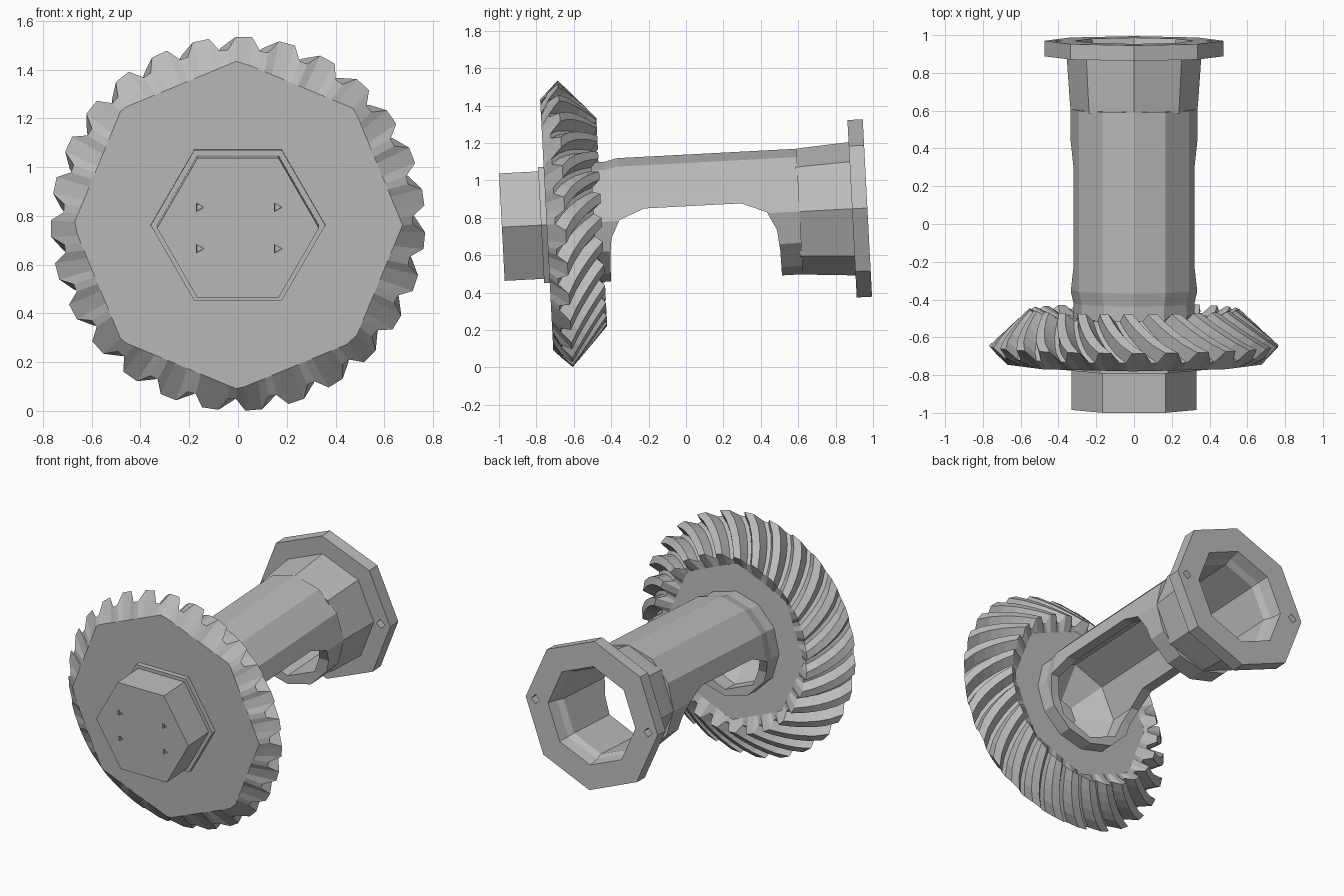
import bpy
import bmesh
from math import sin, cos, pi, radians
from mathutils import Matrix

if "Cube" in bpy.data.objects:
    bpy.data.objects.remove(bpy.data.objects["Cube"], do_unlink=True)

steel = bpy.data.materials.new("steel_grey")
steel.use_nodes = True
COLOUR = (0.5, 0.5, 0.5, 1)
steel.diffuse_color = COLOUR
steel.node_tree.nodes["Principled BSDF"].inputs["Base Color"].default_value = COLOUR

# The shaft axis runs along y and leans up slightly toward the back
PIVOT = -0.645
TILT = (Matrix.Translation((0, PIVOT, 0.768)) @ Matrix.Rotation(radians(3), 4, 'X')
        @ Matrix.Translation((0, -PIVOT, 0)))


def finish(bm, name):
    bmesh.ops.recalc_face_normals(bm, faces=bm.faces)
    bm.transform(TILT)
    mesh = bpy.data.meshes.new(name)
    bm.to_mesh(mesh)
    bm.free()
    mesh.materials.append(steel)
    ob = bpy.data.objects.new(name, mesh)
    bpy.context.scene.collection.objects.link(ob)
    return ob


def skin(name, rings):
    """Join equal rings of points into a closed solid."""
    bm = bmesh.new()
    rows = [[bm.verts.new(p) for p in ring] for ring in rings]
    n = len(rows[0])
    for a, b in zip(rows, rows[1:]):
        for i in range(n):
            j = (i + 1) % n
            bm.faces.new((a[i], a[j], b[j], b[i]))
    bm.faces.new(rows[0])
    bm.faces.new(rows[-1])
    return finish(bm, name)


def ring(n, s, r, x=0, h=0):
    return [(x + r * cos(2 * pi * i / n), s, h + r * sin(2 * pi * i / n)) for i in range(n)]


def turned(name, n, profile, **offset):
    """Many-sided turned solid from (position, radius) pairs."""
    return skin(name, [ring(n, s, r, **offset) for s, r in profile])


def cut(ob, cutter):
    cutter.hide_render = True
    mod = ob.modifiers.new("cut", 'BOOLEAN')
    mod.operation = 'DIFFERENCE'
    mod.solver = 'EXACT'
    mod.object = cutter
    bpy.context.view_layer.objects.active = ob
    bpy.ops.object.modifier_apply(modifier=mod.name)


# Spiral bevel gear: twisted teeth between an octagonal front and a dished back
TEETH, STEPS, TWIST = 27, 5, 0.32
TOOTH = ((0.0, 0), (0.2, 0), (0.42, 1), (0.8, 1))


def tooth_row(t):
    pts = []
    for k in range(TEETH):
        for phase, up in TOOTH:
            a = 2 * pi * (k + phase) / TEETH + TWIST * t ** 0.85
            depth = (1 - up) * (0.075 - 0.02 * t)
            r = 0.768 - 0.211 * t - 0.68 * depth
            s = -0.645 + 0.195 * t - 0.73 * depth
            pts.append((r * cos(a), s, r * sin(a)))
    return pts


def octagon_row(s, radius, twist):
    pts = []
    for k in range(TEETH):
        for phase, up in TOOTH:
            a = 2 * pi * (k + phase) / TEETH + twist
            r = radius * cos(pi / 8) / cos(a % (pi / 4) - pi / 8)
            pts.append((r * cos(a), s, r * sin(a)))
    return pts


gear = skin("bevel_gear", [octagon_row(-0.745, 0.675, 0)]
            + [tooth_row(i / STEPS) for i in range(STEPS + 1)]
            + [octagon_row(-0.5, 0.5, TWIST)])

# Hexagonal boss and its thin collar on the front
turned("boss_collar", 6, [(-0.775, 0.358), (-0.72, 0.358)])
boss = turned("hex_boss", 6, [(-0.985, 0.332), (-0.73, 0.332)])

# Hollow shaft, back collar and flange
shaft = turned("shaft", 12, [(-0.55, 0.32), (-0.42, 0.32), (-0.35, 0.336), (0.61, 0.336)])
collar = turned("back_collar", 8, [(0.6, 0.335), (0.65, 0.34), (0.91, 0.358)])
flange = turned("end_flange", 8, [(0.89, 0.475), (0.972, 0.475)])

# Bore with a chamfered mouth
bore = turned("bore_cutter", 8, [(-0.66, 0.1), (-0.52, 0.28), (0.86, 0.28), (0.9, 0.3),
                                 (1.05, 0.33)])
for part in (gear, shaft, collar, flange):
    cut(part, bore)

# Rounded opening through the underside of the shaft
half = [(0.46, -0.5), (0.455, -0.2), (0.443, -0.09), (0.395, 0.005), (0.26, 0.06)]
outline = [(0.04 + d, h) for d, h in half] + [(0.04 - d, h) for d, h in reversed(half)]
opening = skin("opening_cutter", [[(x, s, h) for s, h in outline] for x in (-0.6, 0.6)])
cut(shaft, opening)

cutters = [bore, opening]

# Locating holes in the flange, small dents in the boss and collar
for side in (-1, 1):
    hole = turned("hole_cutter", 4, [(0.8, 0.03), (1.1, 0.03)], x=side * 0.405)
    cut(flange, hole)
    cutters.append(hole)
    for up in (-1, 1):
        dent = turned("dent_cutter", 3, [(-1.0, 0.022), (-0.97, 0.018)],
                      x=side * 0.16, h=up * 0.085)
        cut(boss, dent)
        cutters.append(dent)

for c in cutters:
    bpy.data.objects.remove(c, do_unlink=True)
